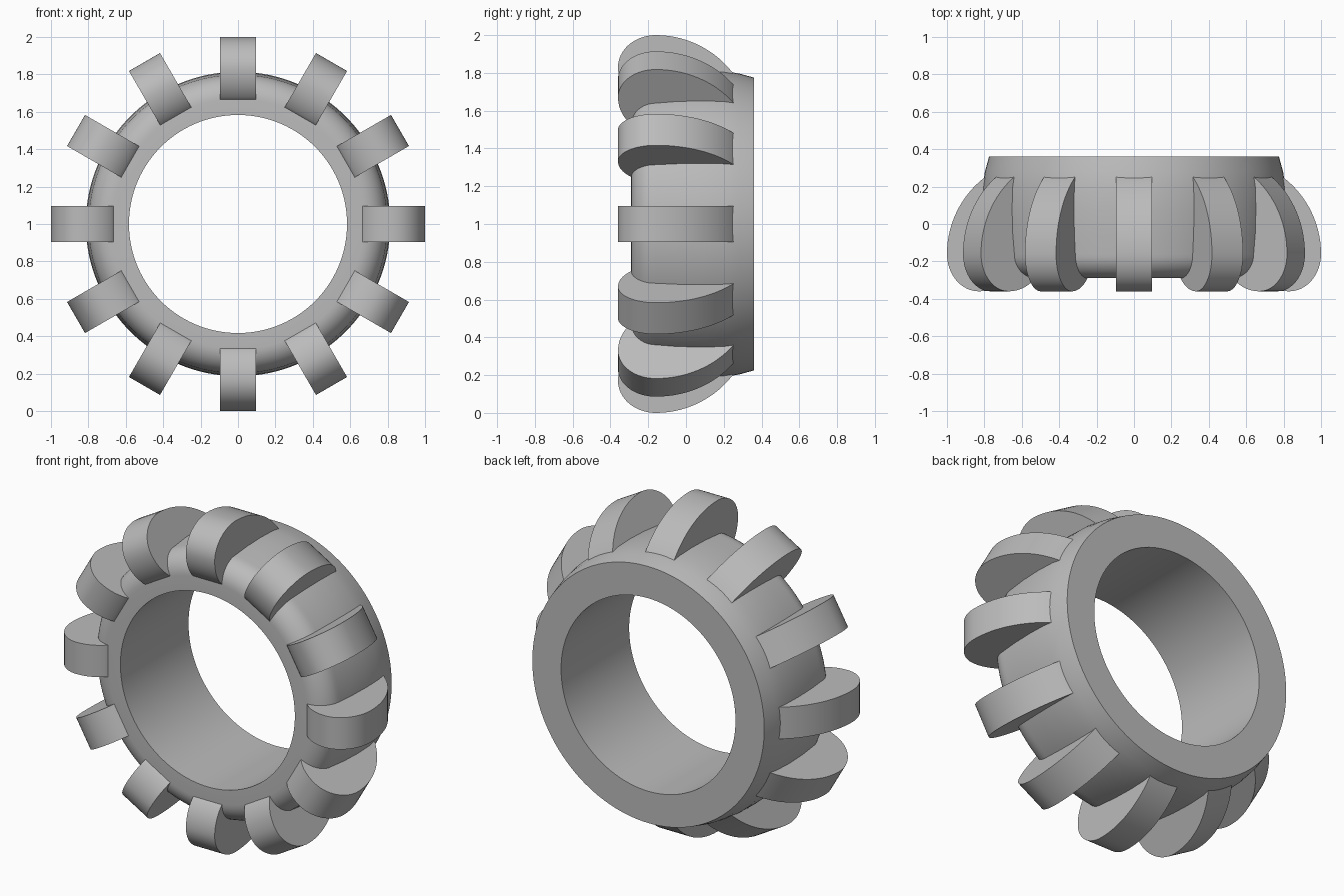
import bpy, bmesh
from math import sin, cos, pi, radians
from mathutils import Matrix, Vector

cube = bpy.data.objects.get("Cube")
if cube:
    bpy.data.objects.remove(cube, do_unlink=True)

# Single plain grey
GREY = (0.5, 0.5, 0.5, 1)
grey = bpy.data.materials.new("plain grey")
grey.use_nodes = True
grey.diffuse_color = GREY
grey.node_tree.nodes["Principled BSDF"].inputs["Base Color"].default_value = GREY

CENTRE = Vector((0, 0, 1))
LUGS = 12
HALF_WIDTH = 0.096


def arc(cy, cr, ry, rr, start, end, steps):
    """Elliptical arc in the (y, radius) plane, angles in degrees."""
    angles = [radians(start + (end - start) * i / steps) for i in range(steps + 1)]
    return [(cy + ry * cos(a), cr + rr * sin(a)) for a in angles]


def finish(name, bm):
    bmesh.ops.remove_doubles(bm, verts=bm.verts, dist=1e-5)
    bmesh.ops.recalc_face_normals(bm, faces=bm.faces)
    mesh = bpy.data.meshes.new(name)
    bm.to_mesh(mesh)
    bm.free()
    mesh.materials.append(grey)
    obj = bpy.data.objects.new(name, mesh)
    bpy.context.collection.objects.link(obj)
    bpy.ops.object.select_all(action='DESELECT')
    obj.select_set(True)
    bpy.context.view_layer.objects.active = obj
    bpy.ops.object.shade_smooth_by_angle(angle=radians(30))
    return obj


# Ring body: closed profile spun around the y axis
profile = [(0.36, 0.583), (-0.29, 0.583)]
profile += arc(-0.16, 0.67, 0.13, 0.13, 180, 90, 10)
profile += [(-0.05, 0.81), (0.08, 0.814), (0.2, 0.81), (0.28, 0.797), (0.36, 0.775)]
bm = bmesh.new()
loop = [bm.verts.new((0, y, r)) for y, r in profile]
edges = [bm.edges.new((a, b)) for a, b in zip(loop, loop[1:] + loop[:1])]
bmesh.ops.spin(bm, geom=loop + edges, cent=(0, 0, 0), axis=(0, 1, 0),
               angle=2 * pi, steps=128)
ring = finish("ring_body", bm)
ring.location = CENTRE

# Rounded lug: side profile extruded across its width, foot sunk in the ring
outline = arc(-0.16, 0.83, 0.2, 0.217, 229, 180, 10)
outline += arc(-0.16, 0.83, 0.2, 0.17, 180, 90, 16)[1:]
outline += arc(-0.16, 0.484, 0.516, 0.516, 90, 32, 16)[1:]
outline += [(0.2, 0.68), (-0.24, 0.64)]
bm = bmesh.new()
side = bm.faces.new([bm.verts.new((-HALF_WIDTH, y, r)) for y, r in outline])
result = bmesh.ops.extrude_face_region(bm, geom=[side], use_keep_orig=True)
moved = [v for v in result["geom"] if isinstance(v, bmesh.types.BMVert)]
bmesh.ops.translate(bm, verts=moved, vec=(2 * HALF_WIDTH, 0, 0))
lug = finish("lug_1", bm)

# Repeat the lug around the ring
for i in range(LUGS):
    part = lug
    if i:
        part = bpy.data.objects.new(f"lug_{i + 1}", lug.data)
        bpy.context.collection.objects.link(part)
    part.matrix_world = Matrix.Translation(CENTRE) @ Matrix.Rotation(2 * pi * i / LUGS, 4, 'Y')
